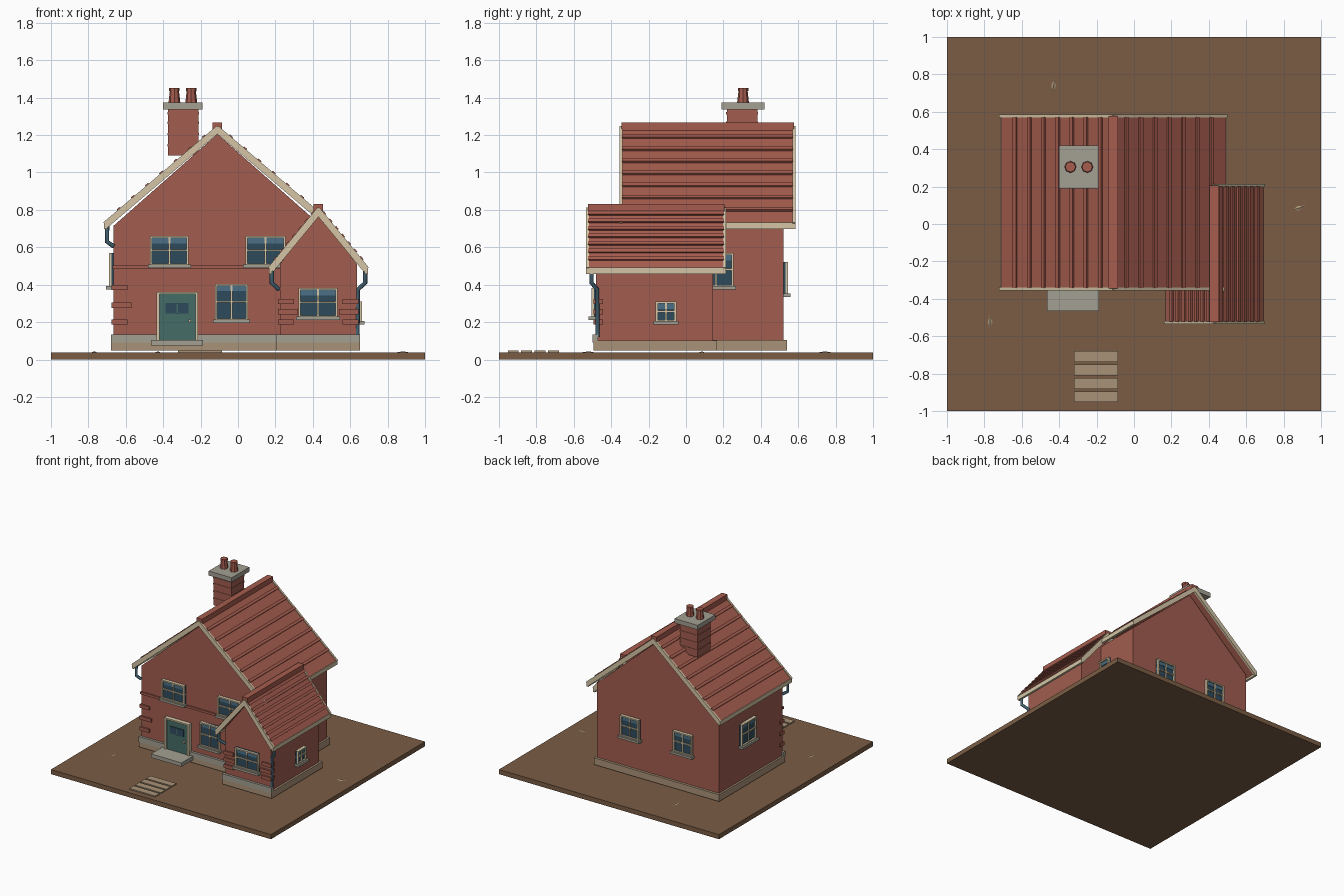
import bpy, bmesh, math
from mathutils import Vector, Matrix

cube = bpy.data.objects.get("Cube")
if cube:
    bpy.data.objects.remove(cube, do_unlink=True)


def material(name, r, g, b):
    m = bpy.data.materials.new(name)
    m.diffuse_color = (r, g, b, 1)
    m.use_nodes = True
    m.node_tree.nodes["Principled BSDF"].inputs["Base Color"].default_value = (r, g, b, 1)
    return m


WALL = material("brick_red", .36, .11, .078)
ROOF = material("roof_tile", .38, .108, .076)
EARTH = material("earth_brown", .195, .108, .058)
CREAM = material("cream_paint", .66, .56, .38)
STONE = material("grey_stone", .37, .35, .29)
TAN = material("tan_stone", .40, .29, .185)
GLASS = material("dark_glass", .026, .07, .107)
SKY = material("pale_glass", .07, .16, .24)
DOOR = material("door_green", .06, .15, .135)
PIPE = material("pipe_blue", .06, .13, .18)


def finish(name, bm, mats):
    bmesh.ops.recalc_face_normals(bm, faces=bm.faces)
    mesh = bpy.data.meshes.new(name)
    bm.to_mesh(mesh)
    bm.free()
    for m in mats:
        mesh.materials.append(m)
    ob = bpy.data.objects.new(name, mesh)
    bpy.context.collection.objects.link(ob)
    return ob


def boxes(name, parts, matrix=Matrix()):
    """One object from (material, x range, y range, z range) boxes."""
    bm = bmesh.new()
    mats = []
    for mat, *spans in parts:
        if mat not in mats:
            mats.append(mat)
        mid = Vector([(a + b) / 2 for a, b in spans])
        size = [b - a for a, b in spans]
        made = bmesh.ops.create_cube(bm, size=1, matrix=Matrix.Translation(mid) @ Matrix.Diagonal((*size, 1)))
        for f in {f for v in made["verts"] for f in v.link_faces}:
            f.material_index = mats.index(mat)
    bm.transform(matrix)
    return finish(name, bm, mats)


def prisms(name, mat, outlines, y0, y1):
    """Extrude several x-z outlines along y."""
    bm = bmesh.new()
    for pts in outlines:
        ends = [[bm.verts.new((p[0], y, p[1])) for p in pts] for y in (y0, y1)]
        bm.faces.new(ends[0])
        bm.faces.new(ends[1])
        for i in range(len(pts)):
            j = (i + 1) % len(pts)
            bm.faces.new((ends[0][i], ends[0][j], ends[1][j], ends[1][i]))
    return finish(name, bm, [mat])


def gable_body(name, cx, half, base, eave, top, y0, y1):
    prisms(name, WALL, [[(cx - half, base), (cx + half, base), (cx + half, eave),
                         (cx, top), (cx - half, eave)]], y0, y1)


def gable_roof(name, cx, half, eave, top, y0, y1, courses):
    panels, battens, boards, fascia = [], [], [], []
    for s in (-1, 1):
        peak = Vector((cx, top))
        run = Vector((cx + s * half, eave)) - peak
        normal = Vector((-run.y * s, run.x * s)).normalized()

        def strip(a, b, low, high):
            return [peak + run * a + normal * low, peak + run * b + normal * low,
                    peak + run * b + normal * high, peak + run * a + normal * high]

        panels.append(strip(0, 1, -.022, 0))
        boards.append(strip(0, 1, -.03, .006))
        w = .022 / run.length
        battens += [strip((i + 1) / courses - w, (i + 1) / courses, -.005, .012)
                    for i in range(courses - 1)]
        ex = cx + s * half
        fascia.append((CREAM, sorted((ex, ex - s * .018)), (y0, y1), (eave - .03, eave + .004)))
    prisms(name + "_tiles", ROOF, panels, y0 + .01, y1 - .01)
    prisms(name + "_tile_courses", ROOF, battens, y0 + .012, y1 - .012)
    prisms(name + "_front_bargeboard", CREAM, boards, y0, y0 + .016)
    prisms(name + "_back_bargeboard", CREAM, boards, y1 - .016, y1)
    boxes(name + "_fascia", fascia)
    boxes(name + "_ridge", [(ROOF, (cx - .025, cx + .025), (y0 + .01, y1 - .008), (top - .02, top + .022))])


def window(name, x, y, z0, z1, width, turn=0):
    """A window facing -y before it is turned about z."""
    h = width / 2
    sill = z0 + .018
    mid = (sill + z1) / 2
    t = .011
    parts = [(GLASS, (-h, h), (-.012, .01), (sill, z1)),
             (SKY, (-h + t, h - t), (-.015, 0), (z1 - .04, z1 - t)),
             (STONE, (-h - .012, h + .012), (-.04, .01), (z0, sill)),
             (CREAM, (-.005, .005), (-.022, 0), (sill, z1)),
             (CREAM, (-h, h), (-.022, 0), (mid - .005, mid + .005)),
             (CREAM, (-h, h), (-.026, .01), (z1 - t, z1)),
             (CREAM, (-h, h), (-.026, .01), (sill, sill + t * .6))]
    parts += [(CREAM, sorted((s * h, s * (h - t))), (-.026, .01), (sill, z1)) for s in (-1, 1)]
    boxes(name, parts, Matrix.Translation((x, y, 0)) @ Matrix.Rotation(math.radians(turn), 4, "Z"))


def pipe(name, points, radius=.012):
    curve = bpy.data.curves.new(name, "CURVE")
    curve.dimensions = "3D"
    curve.bevel_depth = radius
    curve.bevel_resolution = 1
    curve.use_fill_caps = True
    line = curve.splines.new("POLY")
    line.points.add(len(points) - 1)
    for p, co in zip(line.points, points):
        p.co = (*co, 1)
    curve.materials.append(PIPE)
    bpy.context.collection.objects.link(bpy.data.objects.new(name, curve))


# Ground, path and loose stones
boxes("ground", [(EARTH, (-1, 1), (-1, 1), (0, .038))])
boxes("path_slabs", [(TAN, (-.32, -.085), (-.737 - i * .072, -.68 - i * .072), (.036, .047)) for i in range(4)])
for i, (x, y, angle) in enumerate([(-.43, .74, 75), (.88, .085, 10), (-.77, -.525, 80)]):
    bm = bmesh.new()
    flake = [bm.verts.new(p) for p in ((-.045, -.005, 0), (0, -.02, 0), (.045, .01, 0), (-.005, .016, 0))]
    peak = bm.verts.new((.005, 0, .008))
    for a, b in zip(flake, flake[1:] + flake[:1]):
        bm.faces.new((a, b, peak))
    bm.faces.new(flake)
    bm.transform(Matrix.Translation((x, y, .036)) @ Matrix.Rotation(math.radians(angle), 4, "Z"))
    finish(f"loose_stone_{i + 1}", bm, [TAN])

# Walls and plinths
gable_body("main_walls", -.11, .555, .06, .715, 1.205, -.30, .52)
gable_body("wing_walls", .43, .206, .06, .51, .775, -.48, .145)
boxes("plinths", [(TAN, (-.68, .46), (-.315, .54), (.048, .104)),
                  (TAN, (.205, .652), (-.495, .165), (.048, .102))])
boxes("front_plinth_band", [(STONE, (-.68, .205), (-.319, -.29), (.09, .135)),
                            (STONE, (.205, .652), (-.499, -.47), (.09, .135))])
boxes("string_course", [(WALL, (-.672, .25), (-.312, -.29), (.483, .502))])

# Corner bricks
quoins = []
for x, y, s, heights in ((-.675, -.314, 1, (.20, .29, .385)), (.215, -.494, 1, (.20, .255, .31)),
                         (.645, -.494, -1, (.20, .255, .31))):
    for i, z in enumerate(heights):
        reach = x + s * (.105 if i == 1 else .085)
        quoins.append((WALL, sorted((x, reach)), (y, y + .05), (z - .014, z + .014)))
boxes("corner_bricks", quoins)

# Roofs
gable_roof("main_roof", -.11, .607, .728, 1.245, -.355, .585, 8)
gable_roof("wing_roof", .43, .265, .488, .81, -.535, .215, 8)

# Chimney
boxes("chimney_stack", [(WALL, (-.374, -.212), (.218, .382), (1.09, 1.35))]
      + [(WALL, (-.377, -.209), (.215, .385), (z, z + .012)) for z in (1.14, 1.20, 1.26, 1.31)])
boxes("chimney_cap", [(STONE, (-.40, -.19), (.19, .42), (1.338, 1.375))])
for side, x in (("right", -.34), ("left", -.25)):
    bm = bmesh.new()
    for low, high, r1, r2 in ((1.37, 1.44, .032, .024), (1.435, 1.452, .028, .028)):
        bmesh.ops.create_cone(bm, cap_ends=True, segments=8, radius1=r1, radius2=r2, depth=high - low,
                              matrix=Matrix.Translation((x, .305, (low + high) / 2)))
    finish(f"{side}_chimney_pot", bm, [ROOF])

# Windows
window("upper_right_window", -.367, -.30, .49, .66, .205)
window("upper_left_window", .147, -.30, .49, .66, .215)
window("lower_window", -.035, -.30, .195, .405, .175)
window("wing_front_window", .428, -.48, .212, .382, .21)
window("wing_side_window", .636, -.107, .187, .31, .11, 90)
window("left_side_window", .445, .16, .375, .57, .19, 90)
window("right_side_window", -.665, .16, .375, .57, .19, -90)
window("back_left_window", .135, .52, .335, .52, .17, 180)
window("back_right_window", -.345, .52, .335, .52, .17, 180)

# Door and step
boxes("door_frame", [(CREAM, (-.437, -.42), (-.335, -.29), (.104, .362)),
                     (CREAM, (-.228, -.213), (-.335, -.29), (.104, .362)),
                     (CREAM, (-.437, -.213), (-.335, -.29), (.35, .362))])
boxes("front_door", [(DOOR, (-.42, -.228), (-.325, -.29), (.104, .35)),
                     (GLASS, (-.387, -.265), (-.331, -.32), (.245, .302)),
                     (DOOR, (-.33, -.322), (-.335, -.32), (.245, .302)),
                     (CREAM, (-.264, -.25), (-.342, -.32), (.2, .214))])
boxes("door_step", [(STONE, (-.465, -.187), (-.465, -.30), (.074, .105))])

# Drain pipes
pipe("main_drain_pipe", [(-.70, -.32, .715), (-.70, -.32, .63), (-.665, -.305, .605)])
for side, s in (("right", -1), ("left", 1)):
    c = .43
    bends = [(c + s * .25, -.505, .48), (c + s * .25, -.505, .41), (c + s * .212, -.475, .375)]
    if s > 0:
        bends.append((c + s * .208, -.472, .12))
    pipe(f"wing_{side}_drain_pipe", bends)
